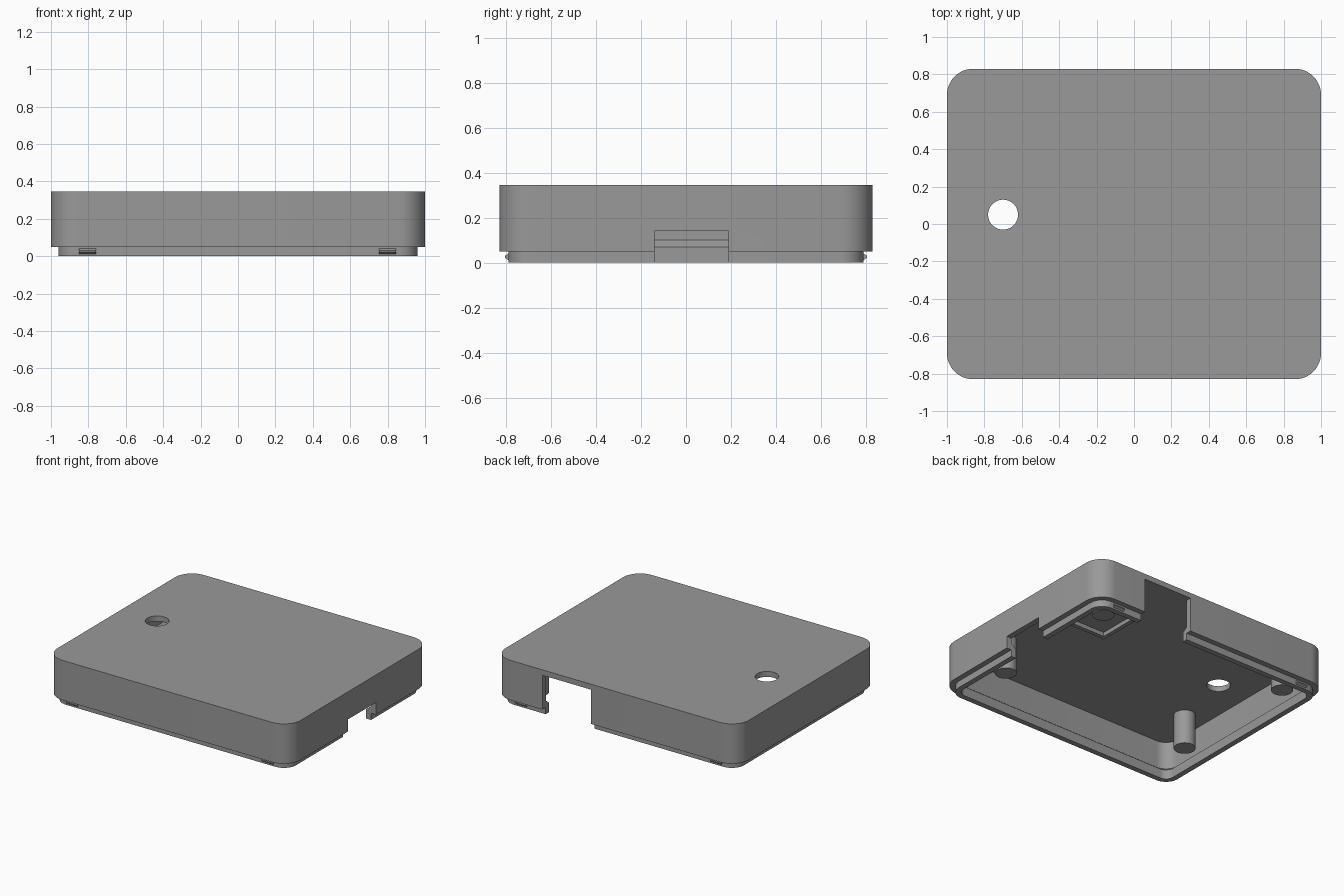
import bpy, bmesh, math

if "Cube" in bpy.data.objects:
    bpy.data.objects.remove(bpy.data.objects["Cube"])

TOP, CEIL, SEAM = 0.345, 0.305, 0.05
HX, HY, R = 1.0, 0.83, 0.14

grey = bpy.data.materials.new("mid grey")
grey.diffuse_color = (0.32, 0.32, 0.32, 1)
grey.use_nodes = True
grey.node_tree.nodes["Principled BSDF"].inputs["Base Color"].default_value = grey.diffuse_color


def finish(name, bm):
    bmesh.ops.recalc_face_normals(bm, faces=bm.faces)
    me = bpy.data.meshes.new(name)
    bm.to_mesh(me)
    bm.free()
    me.materials.append(grey)
    ob = bpy.data.objects.new(name, me)
    bpy.context.collection.objects.link(ob)
    return ob


def box(name, x0, x1, y0, y1, z0, z1):
    bm = bmesh.new()
    bmesh.ops.create_cube(bm, size=1)
    for v in bm.verts:
        v.co = ((x0 + x1) / 2 + v.co.x * (x1 - x0),
                (y0 + y1) / 2 + v.co.y * (y1 - y0),
                (z0 + z1) / 2 + v.co.z * (z1 - z0))
    return finish(name, bm)


def cylinder(name, x, y, r, z0, z1, sides=40):
    bm = bmesh.new()
    bmesh.ops.create_cone(bm, cap_ends=True, segments=sides, radius1=r, radius2=r, depth=z1 - z0)
    bmesh.ops.translate(bm, verts=bm.verts, vec=(x, y, (z0 + z1) / 2))
    return finish(name, bm)


def smooth(ob):
    bpy.ops.object.select_all(action='DESELECT')
    ob.select_set(True)
    bpy.context.view_layer.objects.active = ob
    bpy.ops.object.shade_smooth_by_angle(angle=math.radians(30))


def ring(bm, inset, z, n=12):
    """Rounded rectangle of vertices, offset inward from the outer wall."""
    r = R - inset
    verts = []
    for k, (sx, sy) in enumerate([(1, 1), (-1, 1), (-1, -1), (1, -1)]):
        for i in range(n + 1):
            a = math.pi / 2 * (k + i / n)
            verts.append(bm.verts.new((sx * (HX - R) + r * math.cos(a),
                                       sy * (HY - R) + r * math.sin(a), z)))
    return verts


# Hollow cover: wall section from the top edge, round the lip, up to the ceiling
profile = [(0, TOP), (0, SEAM), (0.04, SEAM), (0.04, 0), (0.08, 0),
           (0.08, 0.07), (0.042, 0.10), (0.042, CEIL)]
bm = bmesh.new()
rings = [ring(bm, d, z) for d, z in profile]
for a, b in zip(rings, rings[1:]):
    for i in range(len(a)):
        j = (i + 1) % len(a)
        bm.faces.new((a[i], a[j], b[j], b[i]))
bm.faces.new(rings[0])
bm.faces.new(rings[-1])
cover = finish("cover", bm)

# Button hole, side cable notch and tall rear connector notch
cutters = [cylinder("hole_cutter", -0.7, 0.05, 0.08, 0.2, 0.5, 48),
           box("side_notch_cutter", 0.85, 1.1, -0.14, 0.19, -0.1, 0.14),
           box("rear_notch_cutter", 0.20, 0.60, 0.68, 0.95, -0.1, CEIL - 0.0005)]
bpy.context.view_layer.objects.active = cover
for c in cutters:
    c.hide_render = True
    mod = cover.modifiers.new("cut", 'BOOLEAN')
    mod.operation = 'DIFFERENCE'
    mod.solver = 'EXACT'
    mod.object = c
    bpy.ops.object.modifier_apply(modifier=mod.name)
    bpy.data.objects.remove(c)
smooth(cover)

# Mounting posts hanging from the ceiling
for x in (-0.785, 0.785):
    for y in (-0.405, 0.615):
        smooth(cylinder("mounting_post", x, y, 0.074, 0.05, CEIL + 0.01))

# Low ribs on the ceiling that frame the connector corner
box("ceiling_rib_long", 0.32, 0.62, 0.07, 0.10, CEIL - 0.03, CEIL + 0.01)
box("ceiling_rib_short", 0.32, 0.35, 0.10, 0.43, CEIL - 0.03, CEIL + 0.01)

# Wedge-shaped snap ridges on the front and rear of the lip
for x in (-0.805, 0.80):
    for s in (-1, 1):
        bm = bmesh.new()
        section = [(0.78, 0.012), (0.79, 0.012), (0.805, 0.022),
                   (0.805, 0.030), (0.79, 0.040), (0.78, 0.040)]
        ends = [[bm.verts.new((x + dx, s * y, z)) for y, z in section] for dx in (-0.045, 0.045)]
        for e in ends:
            bm.faces.new(e)
        for i in range(len(section)):
            j = (i + 1) % len(section)
            bm.faces.new((ends[0][i], ends[0][j], ends[1][j], ends[1][i]))
        finish("snap_ridge", bm)
